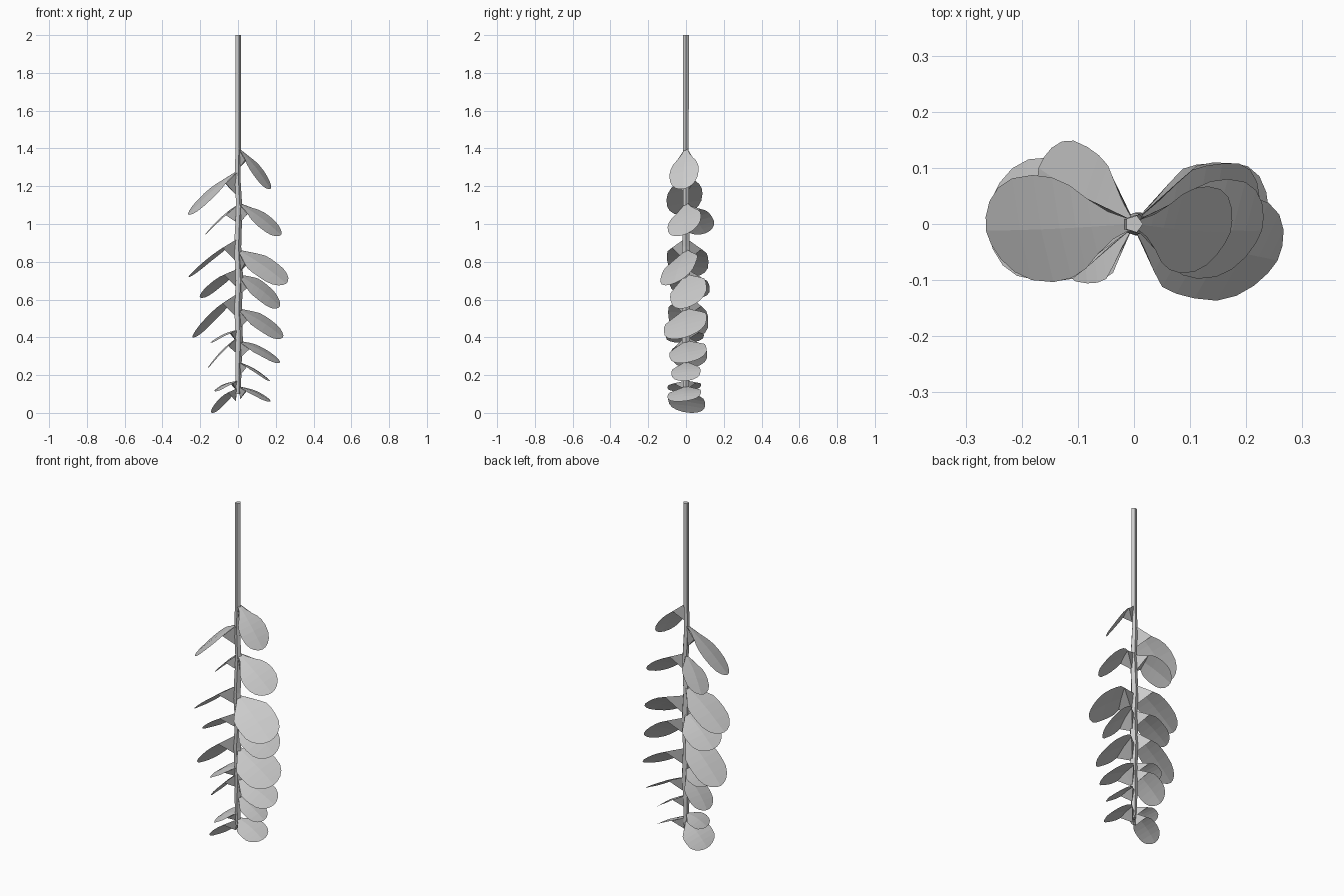
import bpy, math
from mathutils import Vector

if "Cube" in bpy.data.objects:
    bpy.data.objects.remove(bpy.data.objects["Cube"])


def mesh_object(name, verts, faces):
    me = bpy.data.meshes.new(name)
    me.from_pydata(verts, [], faces)
    me.update()
    ob = bpy.data.objects.new(name, me)
    bpy.context.collection.objects.link(ob)
    return ob


# Stem: five-sided tube along a slightly zigzagging path (x, y, z, radius)
path = [(0, 0, 2.0, .016), (0, -.001, 1.4, .016), (-.004, 0, 1.26, .016), (.005, 0, 1.08, .018),
        (-.004, 0, .88, .021), (.006, 0, .7, .022), (-.002, 0, .56, .022), (.005, 0, .38, .021),
        (0, 0, .24, .018), (.002, 0, .1, .014)]
sides = 5
verts, faces = [], []
for x, y, z, r in path:
    verts += [(x + r * math.cos(math.tau * k / sides), y + r * math.sin(math.tau * k / sides), z)
              for k in range(sides)]
for i in range(len(path) - 1):
    for k in range(sides):
        a, b = i * sides + k, i * sides + (k + 1) % sides
        faces.append((a, a + sides, b + sides, b))
faces += [tuple(range(sides)), tuple(reversed(range(len(verts) - sides, len(verts))))]
mesh_object("stem", verts, faces)

# Leaf profile: (fraction of length, half width as fraction of full width)
PROFILE = [(0, .04), (.14, .13), (.26, .26), (.36, .39), (.47, .47), (.6, .5),
           (.75, .475), (.86, .395), (.94, .27), (.985, .13)]


# Round leaf with a flared stalk, slightly arched; roll > 0 lowers the front (-y) edge
def leaf(name, base_z, tip, width, roll, flare=0.0):
    base = Vector((0.004 if tip[0] > 0 else -0.004, 0, base_z))
    d = Vector(tip) - base
    length = d.length
    d.normalize()
    side = Vector((0, 1, 0))
    side = (side - d * side.dot(d)).normalized()
    up = d.cross(side)
    if up.z < 0:
        up = -up
    s = side * math.cos(roll) + up * math.sin(roll)
    n = up * math.cos(roll) - side * math.sin(roll)
    vs, fs = [], []
    for t, w in PROFILE:
        w += flare * math.sin(math.pi * min(t / .52, 1))
        mid = base + d * (t * length) + n * (.010 * math.sin(math.pi * t))
        off = s * (w * width)
        sag = n * (-.012 * w)
        vs += [mid - off + sag, mid, mid + off + sag]
    for i in range(len(PROFILE) - 1):
        a = i * 3
        fs += [(a, a + 1, a + 4, a + 3), (a + 1, a + 2, a + 5, a + 4)]
    vs.append(Vector(tip))
    e = len(vs) - 1
    fs += [(e - 3, e - 2, e), (e - 2, e - 1, e)]
    # triangular web joining the stalk to the stem below it
    k = len(vs)
    foot = Vector((base.x * 3, 0, max(base_z - .36 * length, .06)))
    vs.append(foot)
    fs += [(0, 6, k), (8, 2, k), (6, 7, k), (7, 8, k)]
    mesh_object(name, vs, fs)


# base height, tip position, width, roll, extra width near the stalk
leaves = [
    (1.40, (.172, -.015, 1.185), .165, .35),
    (1.28, (-.264, -.012, 1.05), .197, .25),
    (1.11, (.228, -.012, .942), .195, .42),
    (1.10, (-.17, .10, .95), .17, .05, .06),
    (.92, (-.262, .015, .72), .22, -.1, .10),
    (.86, (.256, -.065, .685), .22, .55, .10),
    (.76, (-.20, .03, .61), .22, -.22, .10),
    (.73, (.222, .025, .565), .21, .45, .10),
    (.63, (-.24, .02, .40), .215, -.2, .10),
    (.55, (.238, -.005, .40), .24, .34, .10),
    (.44, (-.147, -.01, .372), .20, .05, .10),
    (.40, (-.16, .03, .24), .19, .03, .08),
    (.38, (.223, .02, .27), .20, .22, .10),
    (.27, (.17, .0, .17), .155, .1, .08),
    (.17, (-.125, -.015, .115), .18, .1, .08),
    (.14, (.172, -.015, .062), .18, .15, .08),
    (.13, (-.142, .005, .002), .20, -.2, .08),
]
for i, spec in enumerate(leaves):
    leaf(f"leaf_{i + 1}", *spec)
